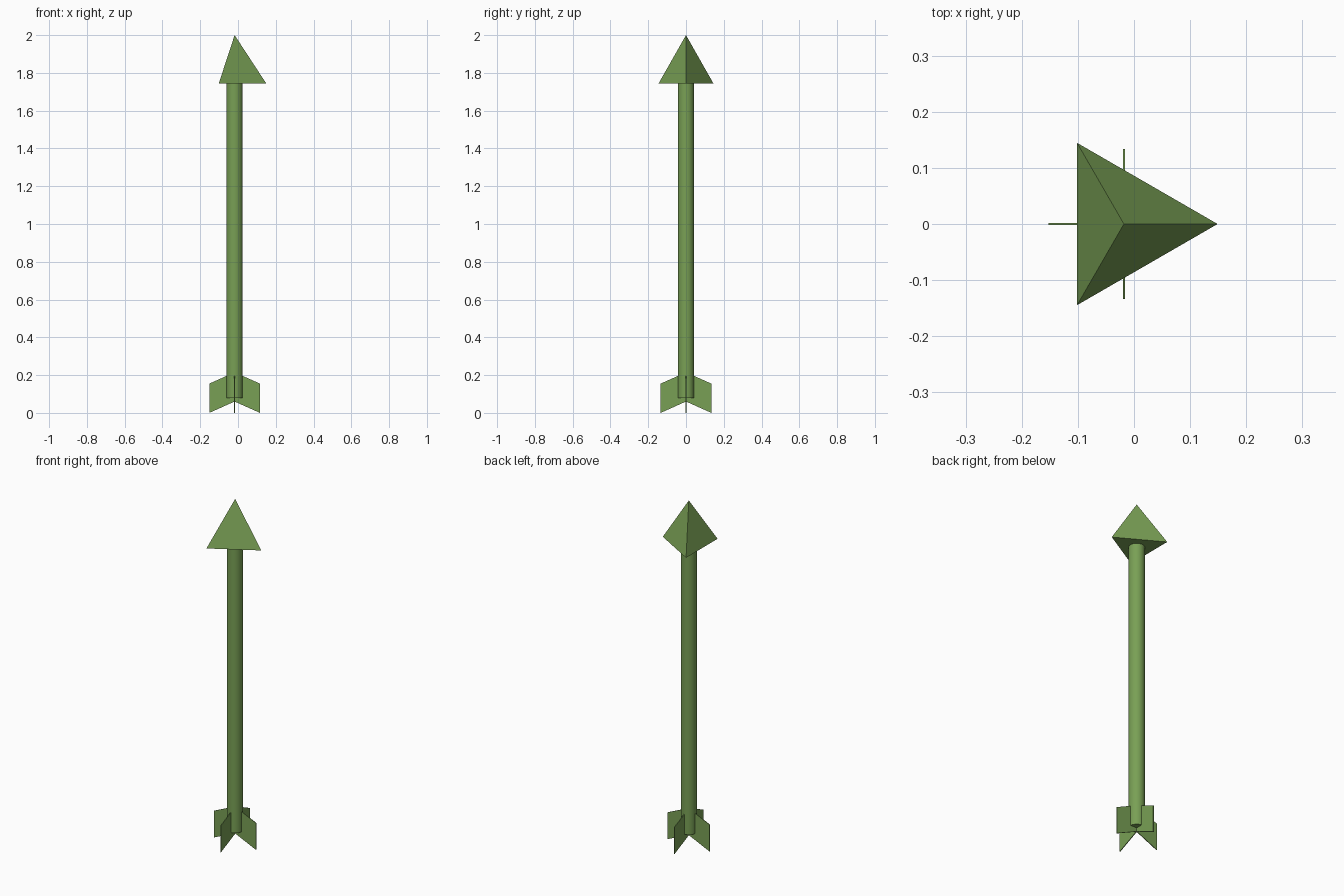
import bpy, bmesh, math
from mathutils import Matrix

if "Cube" in bpy.data.objects:
    bpy.data.objects.remove(bpy.data.objects["Cube"])

CX = -0.018  # common axis of all parts

green = bpy.data.materials.new("green")
green.diffuse_color = (0.19, 0.35, 0.09, 1)
green.use_nodes = True
green.node_tree.nodes["Principled BSDF"].inputs["Base Color"].default_value = green.diffuse_color


def add_object(name, bm):
    bmesh.ops.recalc_face_normals(bm, faces=bm.faces)
    mesh = bpy.data.meshes.new(name)
    bm.to_mesh(mesh)
    bm.free()
    mesh.materials.append(green)
    obj = bpy.data.objects.new(name, mesh)
    obj.location.x = CX
    bpy.context.collection.objects.link(obj)
    return obj


# Shaft: long smooth cylinder
bm = bmesh.new()
z0, z1 = 0.08, 1.745
bmesh.ops.create_cone(bm, cap_ends=True, segments=16, radius1=0.043, radius2=0.043,
                      depth=z1 - z0, matrix=Matrix.Translation((0, 0, (z0 + z1) / 2)))
for f in bm.faces:
    f.smooth = len(f.verts) == 4
for e in bm.edges:
    e.smooth = all(f.smooth for f in e.link_faces)
add_object("shaft", bm)

# Arrowhead: three-sided pyramid with one corner towards +x
bm = bmesh.new()
base = [bm.verts.new((0.167 * math.cos(a), 0.167 * math.sin(a), z1))
        for a in (i * math.tau / 3 for i in range(3))]
tip = bm.verts.new((0, 0, 2.0))
bm.faces.new(base)
for i in range(3):
    bm.faces.new((base[i], base[(i + 1) % 3], tip))
add_object("arrowhead", bm)

# Fletching: four thin swept fins around the shaft
profile = [(0, 0.06), (0.134, 0), (0.134, 0.155), (0, 0.215)]
for i in range(4):
    bm = bmesh.new()
    face = bm.faces.new([bm.verts.new((r, -0.002, z)) for r, z in profile])
    ext = bmesh.ops.extrude_face_region(bm, geom=[face])["geom"]
    bmesh.ops.translate(bm, vec=(0, 0.004, 0),
                        verts=[v for v in ext if isinstance(v, bmesh.types.BMVert)])
    fin = add_object(f"fin_{i + 1}", bm)
    fin.rotation_euler.z = i * math.pi / 2
